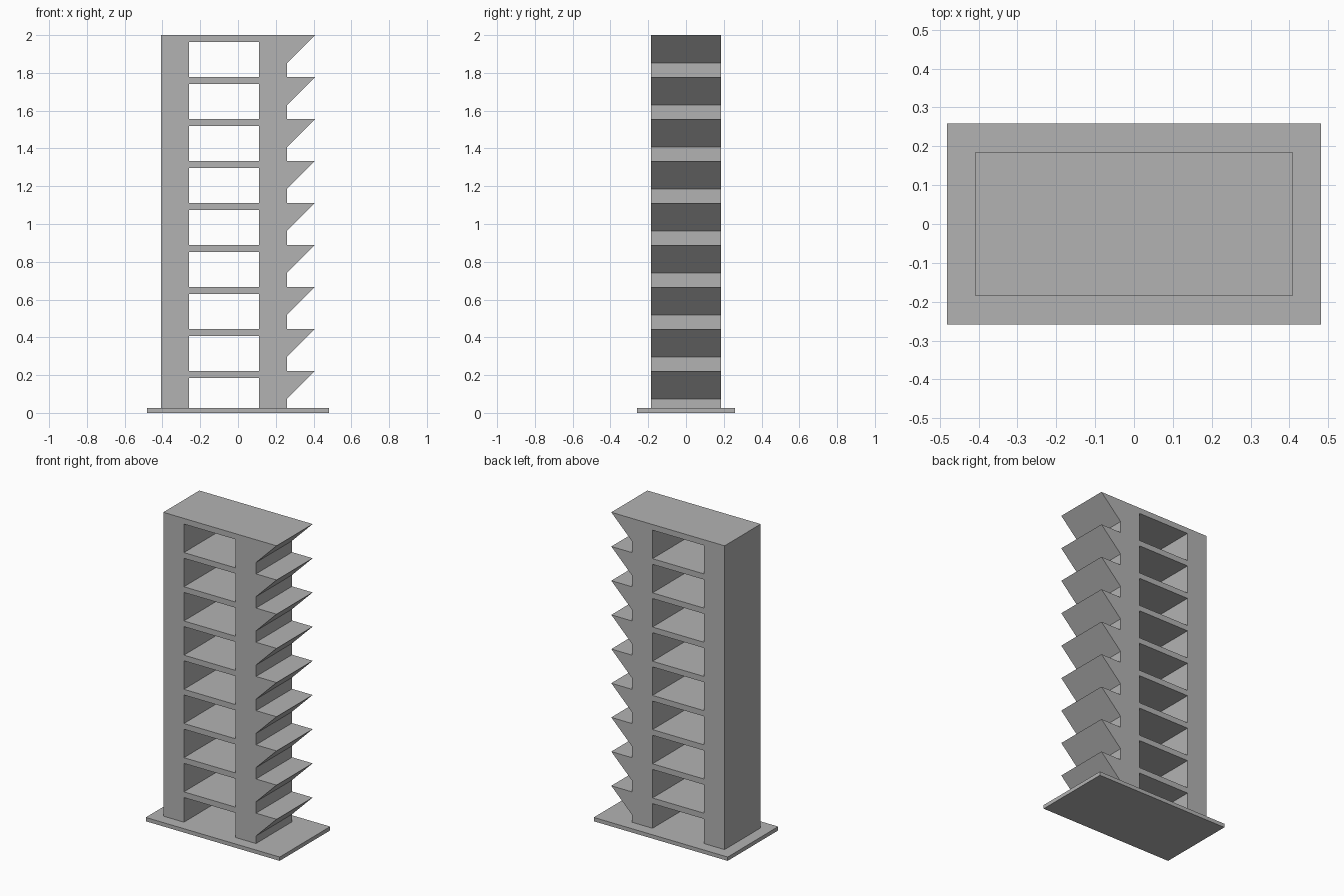
import bpy, bmesh
from mathutils import Vector

if "Cube" in bpy.data.objects:
    bpy.data.objects.remove(bpy.data.objects["Cube"])

U = 1 / 27            # module
FLOORS = 9
PITCH = 6 * U
SLAB = U
BASE = 0.025
HALF_DEPTH = 5 * U

grey = bpy.data.materials.new("concrete_grey")
grey.use_nodes = True
colour = (0.45, 0.45, 0.45, 1)
grey.diffuse_color = colour
grey.node_tree.nodes["Principled BSDF"].inputs["Base Color"].default_value = colour


def make_object(name, bm):
    bmesh.ops.recalc_face_normals(bm, faces=bm.faces)
    mesh = bpy.data.meshes.new(name)
    bm.to_mesh(mesh)
    bm.free()
    mesh.materials.append(grey)
    obj = bpy.data.objects.new(name, mesh)
    bpy.context.collection.objects.link(obj)
    return obj


def add_prism(bm, profile, half_depth):
    """Extrude an x-z outline along y."""
    face = bm.faces.new([bm.verts.new((x, -half_depth, z)) for x, z in profile])
    extruded = bmesh.ops.extrude_face_region(bm, geom=[face])["geom"]
    verts = [v for v in extruded if isinstance(v, bmesh.types.BMVert)]
    bmesh.ops.translate(bm, verts=verts, vec=Vector((0, 2 * half_depth, 0)))


def rectangle(x0, x1, z0, z1):
    return [(x0, z0), (x1, z0), (x1, z1), (x0, z1)]


# Ground plate
bm = bmesh.new()
add_prism(bm, rectangle(-13 * U, 13 * U, 0, BASE), 7 * U)
make_object("base_plate", bm)

# Tower body with sloping balconies stepping up one side
outline = [(-11 * U, BASE), (7 * U, BASE)]
for i in range(FLOORS):
    top = (i + 1) * PITCH
    outline += [(7 * U, top - 4 * U), (11 * U, top)]
    if i < FLOORS - 1:
        outline.append((7 * U, top))
outline.append((-11 * U, FLOORS * PITCH))
bm = bmesh.new()
add_prism(bm, outline, HALF_DEPTH)
tower = make_object("tower", bm)

# Openings through every floor
bm = bmesh.new()
for i in range(FLOORS):
    floor = i * PITCH
    add_prism(bm, rectangle(-7 * U, 3 * U, floor, floor + PITCH - SLAB), 2 * HALF_DEPTH)
cutter = make_object("opening_cutter", bm)
cutter.hide_render = True
cutter.hide_viewport = False

cut = tower.modifiers.new("openings", "BOOLEAN")
cut.operation = "DIFFERENCE"
cut.solver = "EXACT"
cut.object = cutter
bpy.context.view_layer.objects.active = tower
tower.select_set(True)
bpy.ops.object.modifier_apply(modifier=cut.name)
bpy.data.objects.remove(cutter)
